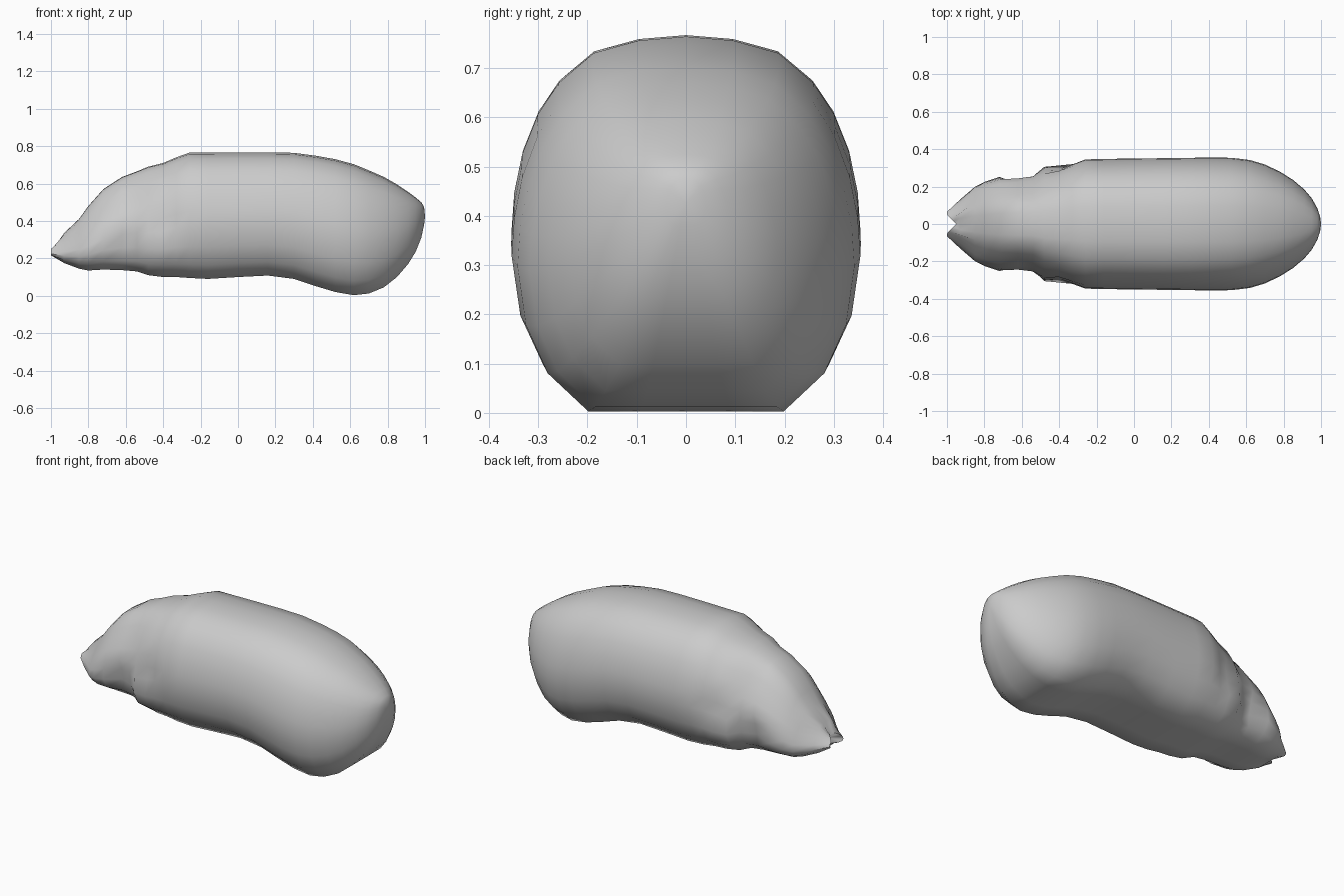
import bpy, bmesh, math

# Body stations along x: x, bottom z, top z, half width
STATIONS = [
    (-1.0, .21, .27, .065), (-.93, .175, .335, .14), (-.85, .145, .41, .20),
    (-.80, .135, .48, .225), (-.72, .14, .57, .26), (-.62, .137, .635, .27),
    (-.54, .13, .665, .275), (-.48, .11, .69, .315), (-.40, .10, .71, .325),
    (-.33, .10, .74, .335), (-.26, .095, .765, .347), (-.16, .09, .766, .348),
    (0, .10, .767, .35), (.16, .108, .767, .352), (.3, .09, .764, .354),
    (.42, .05, .748, .355), (.52, .02, .73, .354), (.62, .003, .703, .342),
    (.70, .012, .67, .318), (.78, .045, .635, .28), (.85, .10, .595, .236),
    (.91, .17, .555, .185), (.95, .235, .525, .138), (.98, .31, .50, .085),
    (.995, .38, .475, .04),
]
# Half cross-sections (width fraction, height fraction), top to bottom
TRUNK = [(0, 1), (.27, .988), (.53, .95), (.73, .86), (.85, .765), (.94, .645),
         (.985, .53), (1, .42), (.95, .25), (.82, .11), (.58, 0), (.28, 0), (0, 0)]
HEAD = [(0, 1), (.22, .995), (.42, .95), (.58, .84), (.70, .74), (.83, .62),
        (.93, .50), (.98, .38), (1, .24), (.84, .10), (.55, 0), (.28, 0), (0, 0)]


def section(x, z0, z1, w):
    t = min(1, max(0, (-.27 - x) / .3))
    half = []
    for (a, b), (c, d) in zip(TRUNK, HEAD):
        y, z = w * (a + (c - a) * t), z0 + (z1 - z0) * (b + (d - b) * t)
        # hollows behind the cheeks and in the shoulders
        for cx, cz, r, depth in ((-.61, .27, .08, .06), (-.40, .38, .08, .035),
                                 (-.93, .27, .05, .035)):
            if y > .07:
                y -= depth * math.exp(-((x - cx)**2 + (z - cz)**2) / r**2)
        half.append((y, z))
    return half + [(-y, z) for y, z in half[-2:0:-1]]


bm = bmesh.new()
rings = [[bm.verts.new((s[0], y, z)) for y, z in section(*s)] for s in STATIONS]
n = len(rings[0])
for r0, r1 in zip(rings, rings[1:]):
    for i in range(n):
        bm.faces.new((r0[i], r0[(i + 1) % n], r1[(i + 1) % n], r1[i]))
# Notched muzzle tip and rounded rear end
for v in rings[0]:
    v.co.x += .05 * (1 - min(1, abs(v.co.y) / .05))
for ring, pos in ((rings[0], (-.94, .01, .245)), (rings[-1], (1, 0, .425))):
    c = bm.verts.new(pos)
    for i in range(n):
        bm.faces.new((ring[i], ring[(i + 1) % n], c))
bmesh.ops.recalc_face_normals(bm, faces=bm.faces)

mesh = bpy.data.meshes.new("animal_body")
bm.to_mesh(mesh)
bm.free()
body = bpy.data.objects.new("animal_body", mesh)
bpy.context.collection.objects.link(body)
bpy.context.view_layer.objects.active = body
body.select_set(True)
bpy.ops.object.shade_smooth_by_angle(angle=math.radians(45))
